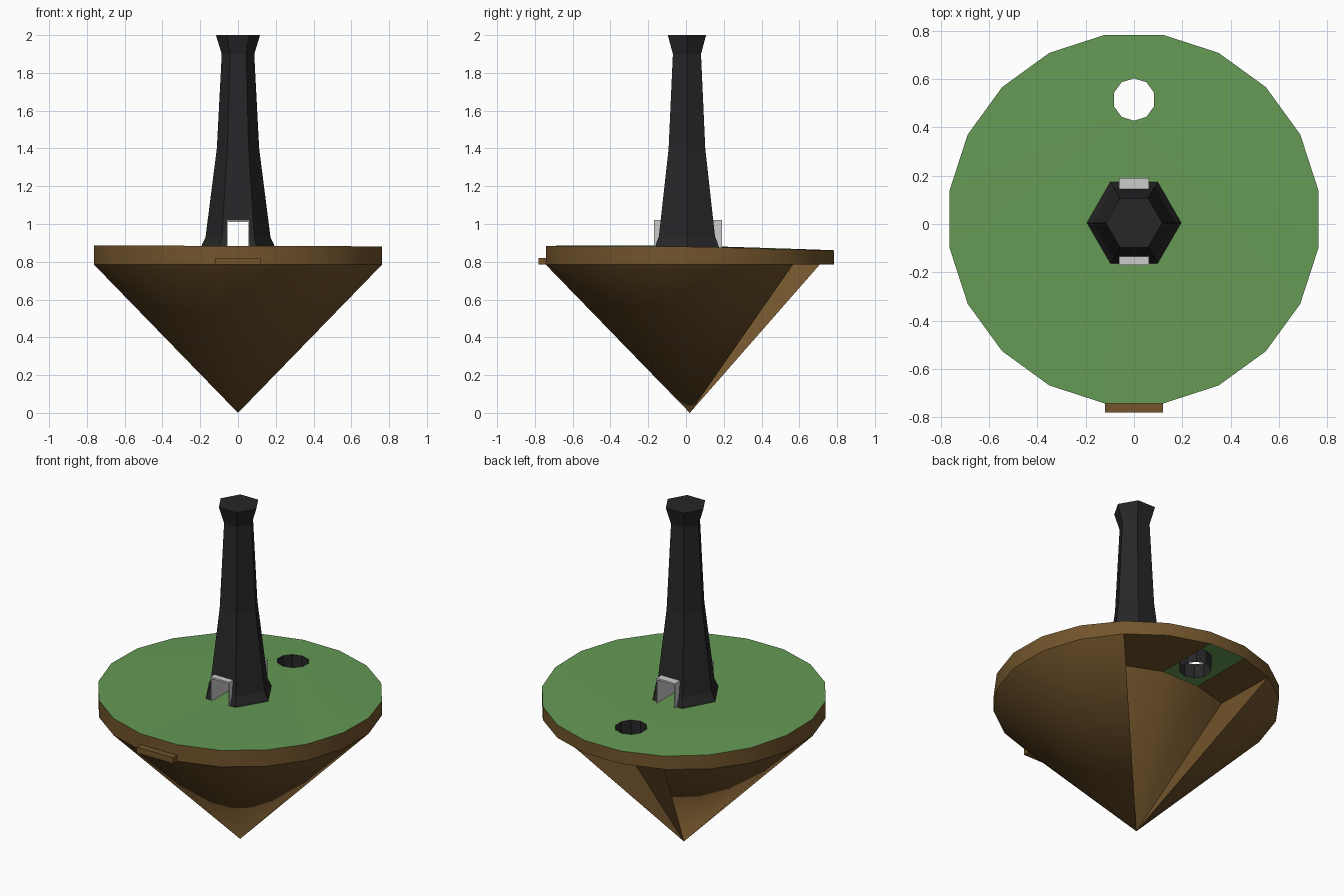
import bpy, bmesh
from math import cos, sin, pi, radians

if "Cube" in bpy.data.objects:
    bpy.data.objects.remove(bpy.data.objects["Cube"])

CY = 0.02        # island axis
RIM_Z = 0.785    # underside of the rim


def material(name, rgb):
    m = bpy.data.materials.new(name)
    m.diffuse_color = (*rgb, 1)
    m.use_nodes = True
    m.node_tree.nodes["Principled BSDF"].inputs["Base Color"].default_value = m.diffuse_color
    return m


def finish(name, bm, mat=None, smooth=None):
    bmesh.ops.recalc_face_normals(bm, faces=bm.faces)
    me = bpy.data.meshes.new(name)
    bm.to_mesh(me)
    bm.free()
    ob = bpy.data.objects.new(name, me)
    bpy.context.collection.objects.link(ob)
    if mat:
        me.materials.append(mat)
    if smooth:
        bpy.ops.object.select_all(action='DESELECT')
        ob.select_set(True)
        bpy.context.view_layer.objects.active = ob
        bpy.ops.object.shade_smooth_by_angle(angle=radians(smooth))
    return ob


def ring(n, r, cx, cy, offset=0.0):
    return [(cx + r * cos(offset + 2 * pi * i / n), cy + r * sin(offset + 2 * pi * i / n)) for i in range(n)]


def strip(bm, lower, upper):
    n = len(lower)
    for i in range(n):
        j = (i + 1) % n
        bm.faces.new((lower[i], lower[j], upper[j], upper[i]))


def box(name, x0, x1, y0, y1, z0, z1, mat=None):
    bm = bmesh.new()
    bmesh.ops.create_cube(bm, size=1)
    for v in bm.verts:
        v.co = ((x0 + x1) / 2 + v.co.x * (x1 - x0),
                (y0 + y1) / 2 + v.co.y * (y1 - y0),
                (z0 + z1) / 2 + v.co.z * (z1 - z0))
    return finish(name, bm, mat)


def top_z(x, y):
    # the lawn slopes gently down toward the back
    return 0.884 - 0.03 * max(0, y) - 0.003 * x


green = material("grass", (0.13, 0.32, 0.09))
brown = material("earth", (0.17, 0.09, 0.025))
black = material("dark_stone", (0.02, 0.02, 0.022))

outline = ring(20, 0.772, 0, CY, pi / 20)
hole = ring(10, 0.088, 0, 0.515, pi / 10)

# Grass disc with a round hole
bm = bmesh.new()
for loop in (outline, hole):
    vs = [bm.verts.new((x, y, top_z(x, y))) for x, y in loop]
    for i in range(len(vs)):
        bm.edges.new((vs[i - 1], vs[i]))
bmesh.ops.triangle_fill(bm, edges=bm.edges[:], use_beauty=True, normal=(0, 0, 1))
grass = finish("grass_top", bm, green)

# Well shaft hanging below the hole
bm = bmesh.new()
strip(bm, [bm.verts.new((x, y, RIM_Z)) for x, y in hole],
      [bm.verts.new((x, y, top_z(x, y))) for x, y in hole])
finish("well_shaft", bm, black)

# Earth rim, underside of the overhang and pointed base with a cut-away at the back
inner = [(0.34, 0.30), (0.12, 0.39), (-0.12, 0.39), (-0.34, 0.33)]
bm = bmesh.new()
low = [bm.verts.new((x, y, RIM_Z)) for x, y in outline]
high = [bm.verts.new((x, y, top_z(x, y))) for x, y in outline]
strip(bm, low, high)
cut = [bm.verts.new((x, y, RIM_Z)) for x, y in inner]
bm.faces.new((low[2], low[3], low[4], cut[1], cut[0]))
bm.faces.new((low[5], low[6], cut[3], cut[2]))
apex = bm.verts.new((0, CY, 0))
base = low[:3] + cut + low[6:]
for i in range(len(base)):
    bm.faces.new((base[i - 1], base[i], apex))
finish("earth_base", bm, brown, 30)

# Small ledge on the front of the rim
box("front_ledge", -0.12, 0.12, -0.78, -0.735, RIM_Z, 0.82, brown)

# Six-sided tower with flared foot and head
bm = bmesh.new()
TY = 0.005
levels = [(0.872, 0.196), (0.885, 0.193), (0.93, 0.172), (1.4, 0.112), (1.9, 0.086), (2.0, 0.117)]
rings = [[bm.verts.new((x, y, z)) for x, y in ring(6, r, 0, TY)] for z, r in levels]
for a, b in zip(rings, rings[1:]):
    strip(bm, a, b)
bm.faces.new(rings[0])
bm.faces.new(rings[-1])
tower = finish("tower", bm, black)

# Passage cut through the tower foot
cutter = box("passage_cutter", -0.06, 0.06, -0.5, 0.5, 0.8, 1.015)
cutter.hide_render = True
cutter.hide_viewport = True
mod = tower.modifiers.new("passage", 'BOOLEAN')
mod.operation = 'DIFFERENCE'
mod.solver = 'EXACT'
mod.object = cutter

# Door frame lining the passage
Y0, Y1 = -0.17, 0.19
profile = [(-0.062, 0.872), (-0.062, 1.02), (0.062, 1.02), (0.062, 0.872),
           (0.055, 0.872), (0.055, 1.01), (-0.055, 1.01), (-0.055, 0.872)]
bm = bmesh.new()
front = [bm.verts.new((x, Y0, z)) for x, z in profile]
back = [bm.verts.new((x, Y1, z)) for x, z in profile]
strip(bm, front, back)
bm.faces.new(front)
bm.faces.new(back)
finish("door_frame", bm)
